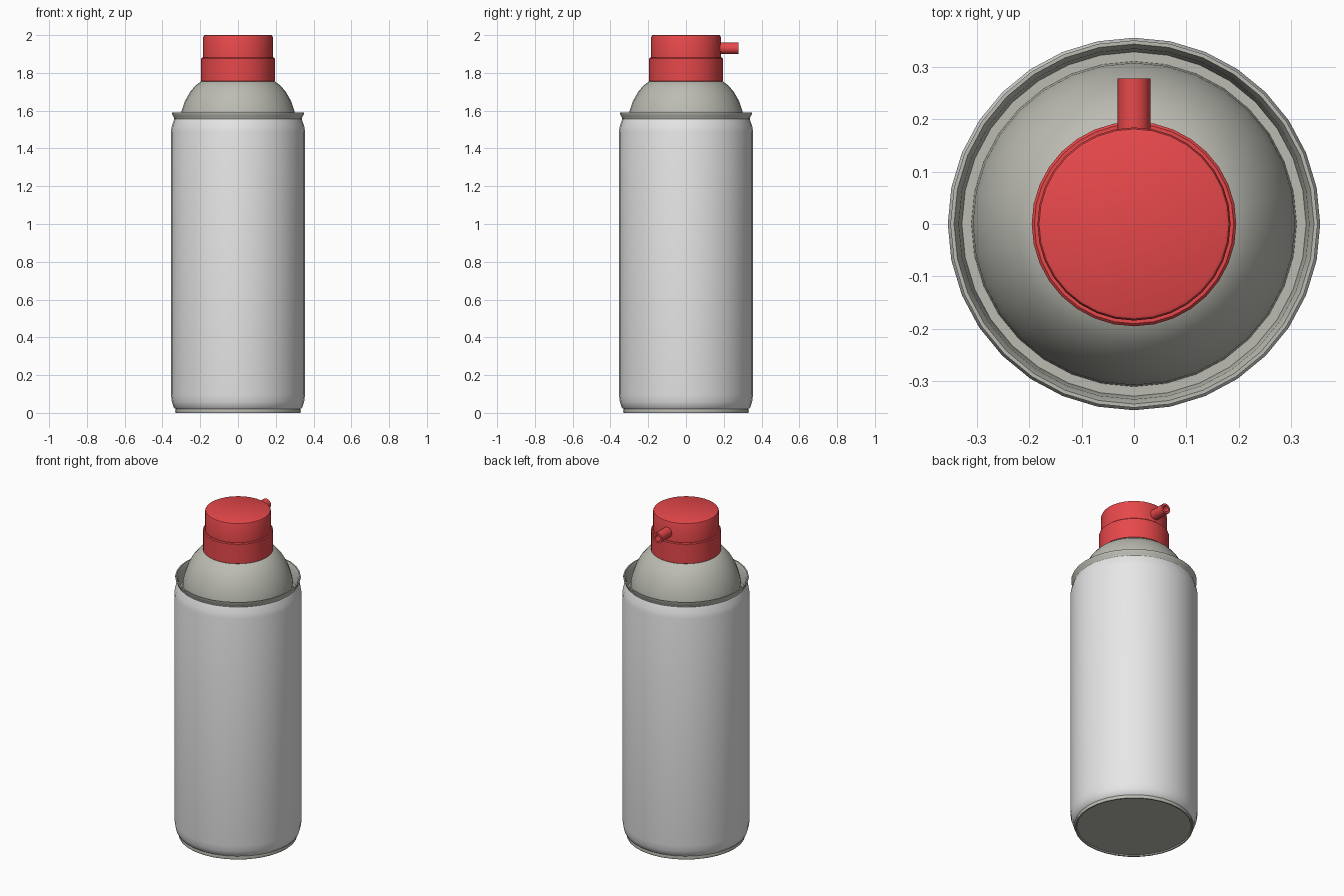
import bpy, math

if "Cube" in bpy.data.objects:
    bpy.data.objects.remove(bpy.data.objects["Cube"])

SEGS = 32

def mat(name, col):
    m = bpy.data.materials.new(name)
    m.diffuse_color = (*col, 1)
    m.use_nodes = True
    m.node_tree.nodes["Principled BSDF"].inputs["Base Color"].default_value = m.diffuse_color
    return m

white = mat("painted white", (0.8, 0.8, 0.8))
metal = mat("bare metal", (0.5, 0.5, 0.45))
red = mat("red plastic", (0.8, 0.065, 0.07))

def lathe(name, profile, material, segs=SEGS, angle=35, cap_start=False, cap_end=False):
    """Spin (radius, height) points round z; the profile runs with its outside on the right."""
    verts, faces = [], []
    for r, z in profile:
        for i in range(segs):
            a = 2 * math.pi * i / segs
            verts.append((r * math.cos(a), r * math.sin(a), z))
    for j in range(len(profile) - 1):
        for i in range(segs):
            k = (i + 1) % segs
            faces.append((j * segs + i, j * segs + k, (j + 1) * segs + k, (j + 1) * segs + i))
    if cap_start:
        faces.append(tuple(reversed(range(segs))))
    if cap_end:
        n = (len(profile) - 1) * segs
        faces.append(tuple(range(n, n + segs)))
    me = bpy.data.meshes.new(name)
    me.from_pydata(verts, [], faces)
    me.materials.append(material)
    ob = bpy.data.objects.new(name, me)
    bpy.context.collection.objects.link(ob)
    bpy.ops.object.select_all(action='DESELECT')
    ob.select_set(True)
    bpy.context.view_layer.objects.active = ob
    bpy.ops.object.shade_smooth_by_angle(angle=math.radians(angle))
    return ob

# painted can wall
lathe("can_body", [(0.33, 0.02), (0.341, 0.03), (0.35, 0.058), (0.355, 0.095),
                   (0.355, 1.49), (0.35, 1.52), (0.338, 1.555)], white)

# metal base
lathe("can_base", [(0.318, 0.006), (0.322, 0.0), (0.33, 0.0), (0.333, 0.01), (0.33, 0.02)],
      metal, cap_start=True)

# flared rim, groove and dome
lathe("rim_and_dome", [(0.338, 1.555), (0.342, 1.57), (0.35, 1.582), (0.35, 1.59),
                       (0.343, 1.59), (0.334, 1.57), (0.328, 1.5), (0.31, 1.5),
                       (0.307, 1.56), (0.298, 1.6), (0.281, 1.65), (0.255, 1.697),
                       (0.225, 1.733), (0.195, 1.755), (0.18, 1.76)], metal, cap_end=True)

# cap collar and push button
lathe("cap_collar", [(0.19, 1.752), (0.195, 1.757), (0.195, 1.876), (0.19, 1.881),
                     (0.18, 1.881)], red, cap_start=True, cap_end=True)
lathe("cap_button", [(0.184, 1.875), (0.184, 1.99), (0.181, 1.997), (0.175, 2.0)],
      red, cap_end=True)

# hollow spray nozzle pointing to +y
nozzle = lathe("nozzle", [(0.031, 0.15), (0.031, 0.277), (0.018, 0.277), (0.018, 0.2)],
               red, segs=16, cap_end=True)
nozzle.rotation_euler = (-math.pi / 2, 0, 0)
nozzle.location = (0, 0, 1.93)
